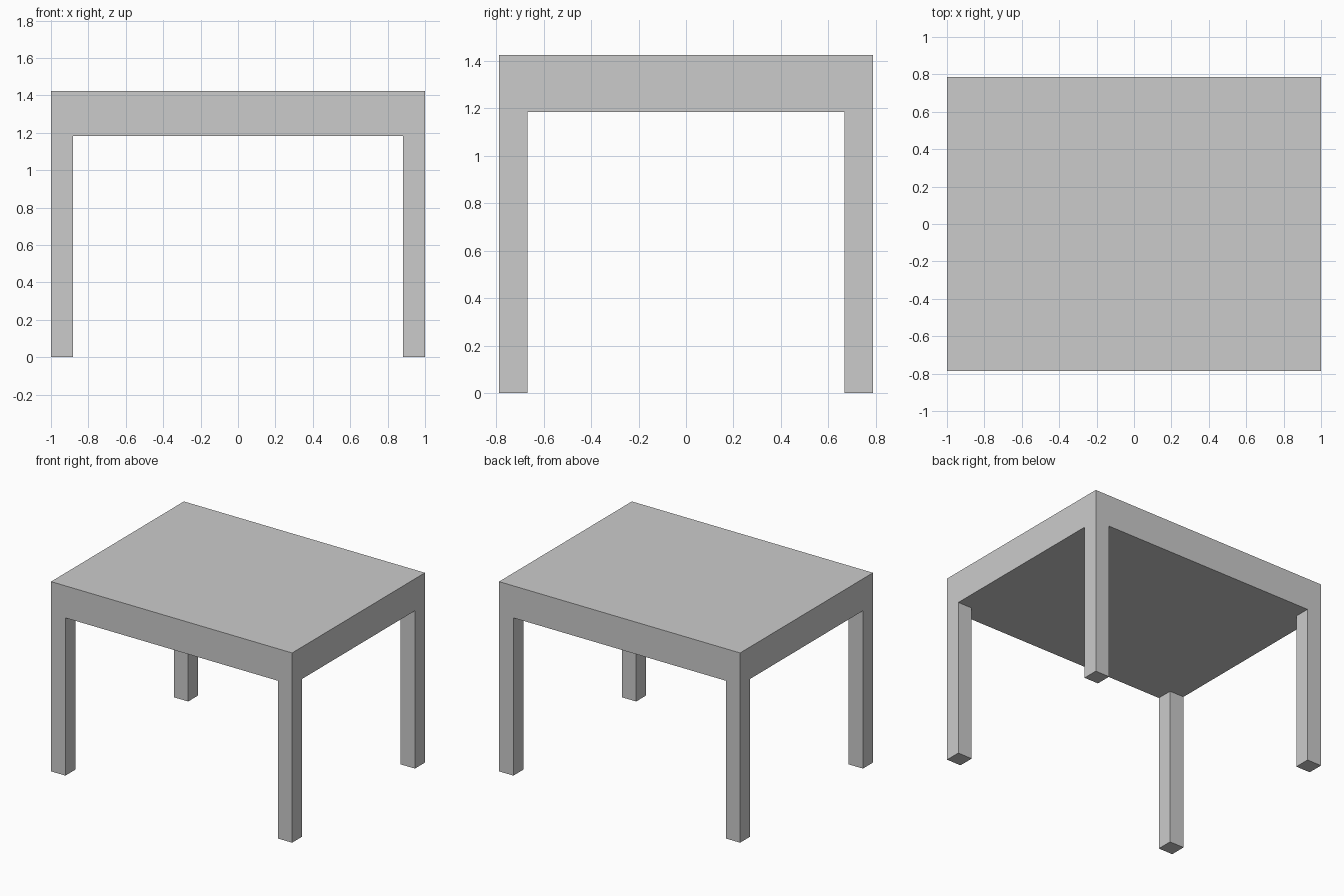
import bpy

if "Cube" in bpy.data.objects:
    bpy.data.objects.remove(bpy.data.objects["Cube"])

HALF_X, HALF_Y = 1.0, 0.787      # half footprint
HEIGHT, UNDERSIDE = 1.423, 1.183 # top and bottom of the slab
LEG = 0.119                      # square leg thickness


def box(name, x, y, z):
    """Axis-aligned box from (min, max) pairs."""
    lo, hi = zip(x, y, z)
    bpy.ops.mesh.primitive_cube_add(
        size=1, location=[(a + b) / 2 for a, b in zip(lo, hi)])
    obj = bpy.context.object
    obj.name = name
    obj.scale = [b - a for a, b in zip(lo, hi)]
    bpy.ops.object.transform_apply(location=False, rotation=False, scale=True)
    return obj


# Thick solid table top
box("table_top", (-HALF_X, HALF_X), (-HALF_Y, HALF_Y), (UNDERSIDE, HEIGHT))

# Four square legs flush with the corners
for side, sx in (("left", -1), ("right", 1)):
    for end, sy in (("front", -1), ("back", 1)):
        xs = sorted((sx * HALF_X, sx * (HALF_X - LEG)))
        ys = sorted((sy * HALF_Y, sy * (HALF_Y - LEG)))
        box(f"{end}_{side}_leg", xs, ys, (0, UNDERSIDE))
